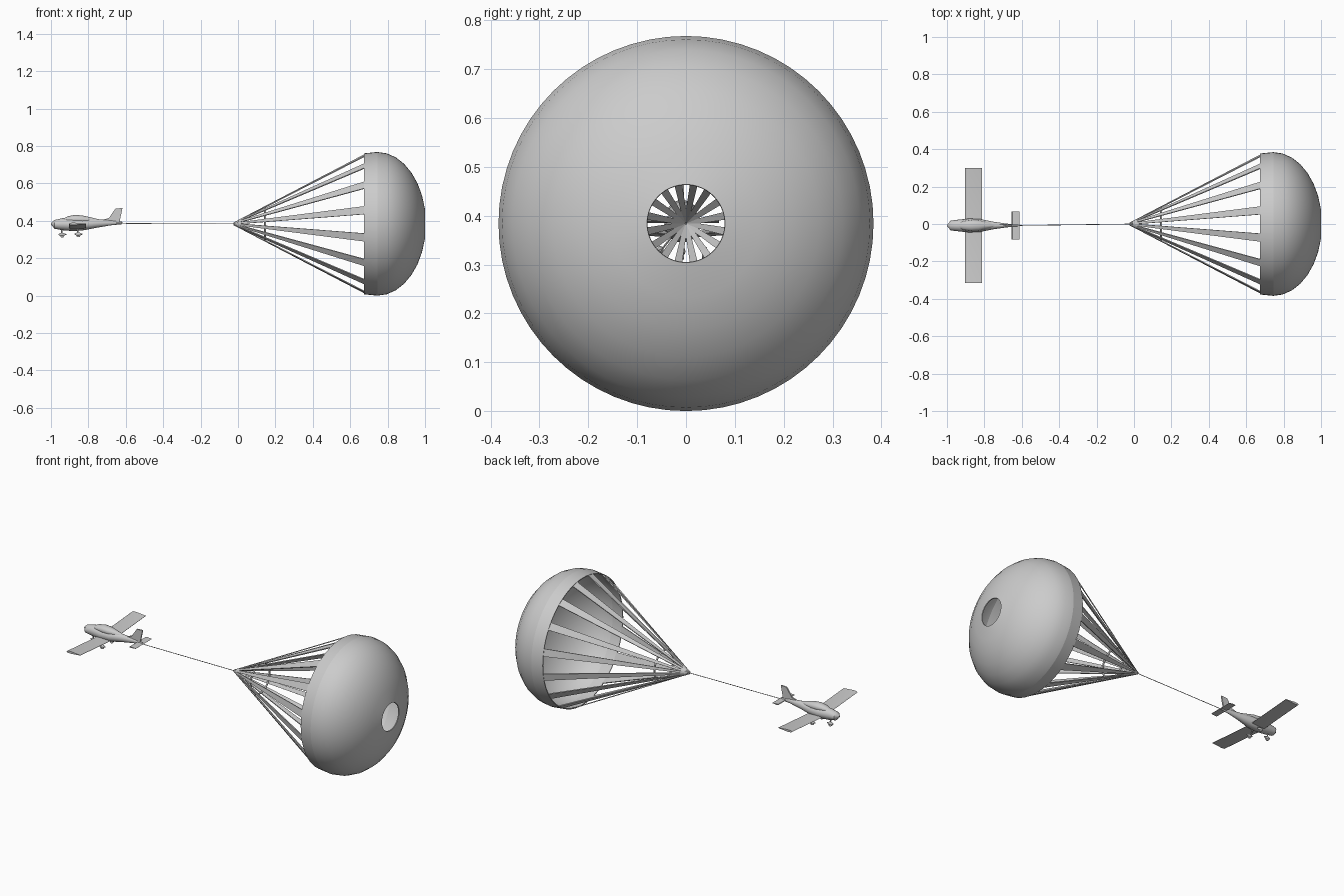
import bpy, bmesh
from math import sin, cos, pi, radians
from mathutils import Vector, Matrix

cube = bpy.data.objects.get("Cube")
if cube:
    bpy.data.objects.remove(cube, do_unlink=True)

grey = bpy.data.materials.new("light_grey")
grey.use_nodes = True
colour = (0.6, 0.6, 0.6, 1)
grey.diffuse_color = colour
grey.node_tree.nodes["Principled BSDF"].inputs["Base Color"].default_value = colour

AXIS_Z = 0.384      # height of the towing line
PLANE_Y = -0.008    # centre plane of the aircraft


def finish(name, bm, smooth=None):
    bmesh.ops.recalc_face_normals(bm, faces=bm.faces)
    mesh = bpy.data.meshes.new(name)
    bm.to_mesh(mesh)
    bm.free()
    mesh.materials.append(grey)
    obj = bpy.data.objects.new(name, mesh)
    bpy.context.collection.objects.link(obj)
    if smooth:
        bpy.ops.object.select_all(action="DESELECT")
        obj.select_set(True)
        bpy.context.view_layer.objects.active = obj
        bpy.ops.object.shade_smooth_by_angle(angle=radians(smooth))
    return obj


def loft(name, rings, closed=False, smooth=None):
    """Skin a row of equal rings; cap the ends unless the row is closed."""
    bm = bmesh.new()
    rows = [[bm.verts.new(p) for p in ring] for ring in rings]
    pairs = list(zip(rows, rows[1:]))
    if closed:
        pairs.append((rows[-1], rows[0]))
    else:
        bm.faces.new(rows[0])
        bm.faces.new(rows[-1])
    for a, b in pairs:
        n = len(a)
        for i in range(n):
            j = (i + 1) % n
            bm.faces.new((a[i], a[j], b[j], b[i]))
    return finish(name, bm, smooth)


def ellipse(x, y, z, ry, rz, n):
    return [(x, y + ry * cos(2 * pi * i / n), z + rz * sin(2 * pi * i / n)) for i in range(n)]


def lathe(name, profile, n=64, smooth=30):
    """Turn a closed (x, radius) profile around the towing line."""
    return loft(name, [ellipse(x, 0, AXIS_Z, r, r, n) for x, r in profile], True, smooth)


def body(name, sections, smooth=40, n=16):
    """Fuselage shape from (x, bottom, top, half width) sections."""
    return loft(name, [ellipse(x, PLANE_Y, (b + t) / 2, w, (t - b) / 2, n)
                       for x, b, t, w in sections], smooth=smooth)


# Parachute dome with its open vent, and the skirt band
WALL = 0.005
steps = [radians(78) * i / 7 for i in range(8)]
outer = [(0.745 + 0.26 * sin(t), 0.384 * cos(t)) for t in steps]
inner = [(0.745 + (0.26 - WALL) * sin(t), (0.384 - WALL) * cos(t)) for t in steps]
lathe("canopy_dome", outer + inner[::-1])
lathe("canopy_band", [(0.675, 0.377), (0.745, 0.384), (0.745, 0.384 - WALL), (0.675, 0.377 - WALL)])

# Sixteen tapering straps from the rim to the towing point
APEX, RIM = -0.025, 0.68
COUNT = 16
for k in range(COUNT):
    a = 2 * pi * (k + 0.5) / COUNT
    out = Vector((0, cos(a), sin(a)))
    side = Vector((0, -sin(a), cos(a)))
    rings = []
    for x, r, w in ((APEX, 0.003, 0.004), (RIM, 0.374, 0.022)):
        c = Vector((x, 0, AXIS_Z)) + out * r
        rings.append([c + side * u * w + out * v * 0.003
                      for u, v in ((-1, -1), (1, -1), (1, 1), (-1, 1))])
    loft(f"strap_{k + 1}", rings)

# Spreader ring and tow cable
tube = [radians(45 * i) for i in range(8)]
lathe("spreader_ring", [(0.145 + 0.005 * cos(t), 0.088 + 0.005 * sin(t)) for t in tube], 48, 50)
loft("tow_cable", [ellipse(-0.63, PLANE_Y, AXIS_Z + 0.002, 0.0018, 0.0018, 6),
                   ellipse(APEX + 0.01, 0, AXIS_Z, 0.0018, 0.0018, 6)])

# Aircraft fuselage and cabin
body("fuselage", [
    (-1.0, 0.38, 0.388, 0.004), (-0.99, 0.37, 0.397, 0.014),
    (-0.982, 0.358, 0.404, 0.026), (-0.94, 0.35, 0.414, 0.031),
    (-0.88, 0.345, 0.414, 0.037), (-0.82, 0.35, 0.412, 0.034),
    (-0.75, 0.364, 0.409, 0.02), (-0.68, 0.376, 0.403, 0.01),
    (-0.62, 0.382, 0.396, 0.004)])
body("cabin", [
    (-0.94, 0.395, 0.41, 0.012), (-0.91, 0.39, 0.424, 0.024),
    (-0.87, 0.385, 0.432, 0.03), (-0.83, 0.385, 0.428, 0.028),
    (-0.78, 0.385, 0.417, 0.016), (-0.74, 0.388, 0.407, 0.008)])


def foil(x0, x1, y, z, thick):
    """Blade section with its front at x0 and its back edge at x1."""
    c = x1 - x0
    shape = ((0, 0), (0.08, 0.4), (0.3, 0.5), (1, 0.06),
             (1, -0.06), (0.3, -0.5), (0.08, -0.4))
    return [(x0 + c * u, PLANE_Y + y, z + thick * v) for u, v in shape]


# Wing with slight dihedral, and the flat tailplane
loft("wing", [foil(-0.904, -0.813, y, z, 0.013)
              for y, z in ((-0.307, 0.384), (0, 0.36), (0.307, 0.384))], smooth=30)
loft("tailplane", [foil(-0.654, -0.612, y, 0.389, 0.007) for y in (-0.076, 0.076)], smooth=30)

# Swept tail fin
fin = ((-0.735, 0.402), (-0.69, 0.415), (-0.655, 0.466), (-0.618, 0.468), (-0.634, 0.39), (-0.69, 0.39))
loft("tail_fin", [[(x, PLANE_Y + s * 0.004, z) for x, z in fin] for s in (-1, 1)])


# Fixed landing gear with faired wheels
def wheel(name, x, y, z, top):
    loft(name + "_leg", [ellipse(0, 0, 0, 0.003, 0.003, 6)] * 2).data.transform(Matrix())
    leg = bpy.data.objects[name + "_leg"]
    for i, v in enumerate(leg.data.vertices):
        a = 2 * pi * i / 6
        base = Vector((x, PLANE_Y + y, z)) if i < 6 else Vector(top)
        v.co = base + Vector((0.004 * cos(a), 0.003 * sin(a), 0))
    loft(name + "_fairing", [ellipse(x + u, PLANE_Y + y, z + 0.002, w, h, 10)
                             for u, w, h in ((-0.02, 0.002, 0.002), (-0.008, 0.007, 0.009),
                                             (0.004, 0.007, 0.009), (0.022, 0.002, 0.002))], smooth=50)
    bm = bmesh.new()
    place = Matrix.Translation((x, PLANE_Y + y, z - 0.004)) @ Matrix.Rotation(pi / 2, 4, "X")
    bmesh.ops.create_cone(bm, cap_ends=True, segments=16, radius1=0.011, radius2=0.011,
                          depth=0.008, matrix=place)
    finish(name + "_wheel", bm, 40)


wheel("nose", -0.94, 0, 0.325, (-0.945, PLANE_Y, 0.36))
for label, s in (("left", 1), ("right", -1)):
    wheel(label, -0.853, s * 0.045, 0.327, (-0.86, PLANE_Y + s * 0.02, 0.358))
